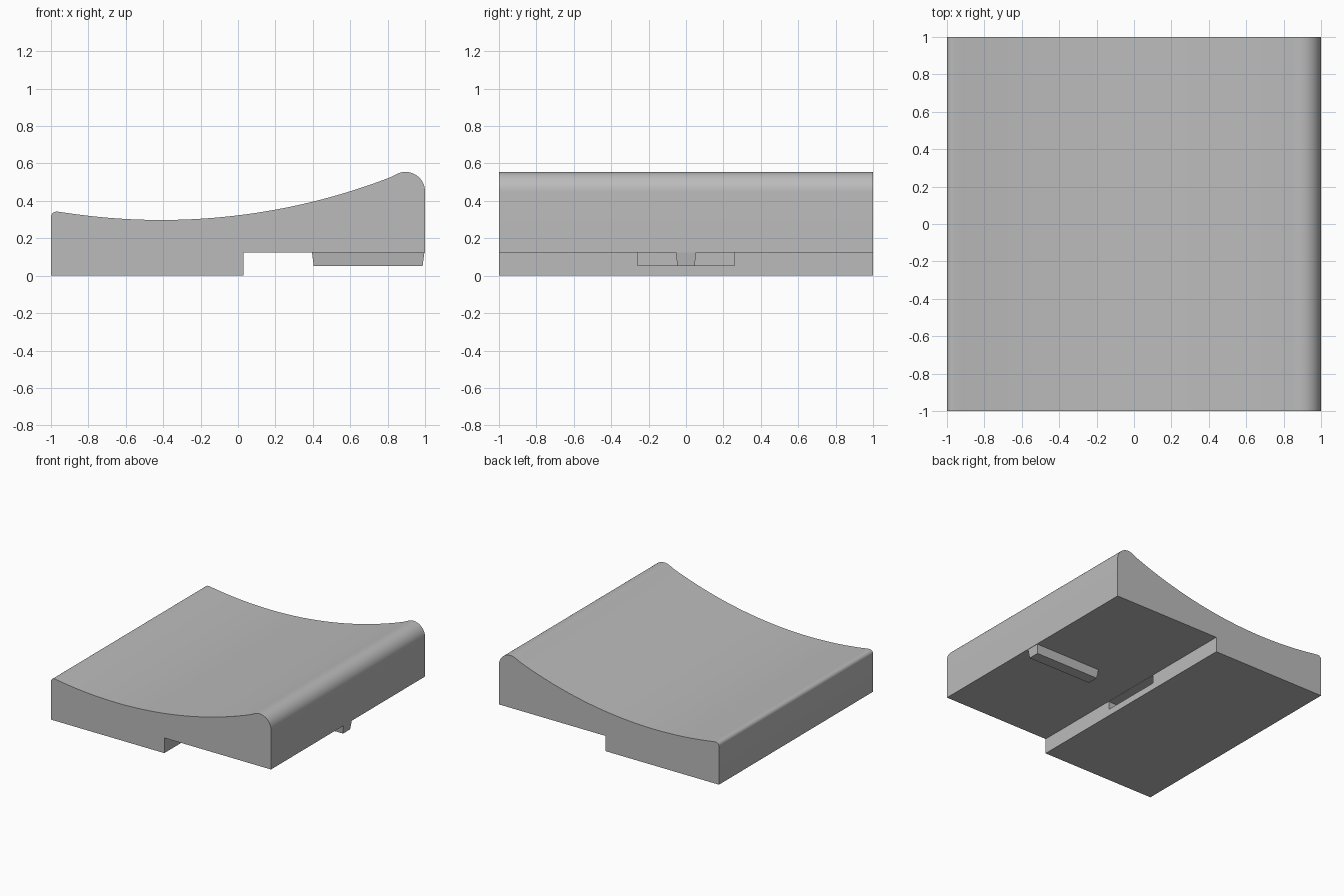
import bpy, bmesh
from math import radians, cos, sin, sqrt

if "Cube" in bpy.data.objects:
    bpy.data.objects.remove(bpy.data.objects["Cube"])

grey = bpy.data.materials.new("plain_grey")
grey.use_nodes = True
grey.diffuse_color = (0.5, 0.5, 0.5, 1)
grey.node_tree.nodes["Principled BSDF"].inputs["Base Color"].default_value = (0.5, 0.5, 0.5, 1)


def make_object(name, bm):
    bmesh.ops.recalc_face_normals(bm, faces=bm.faces)
    mesh = bpy.data.meshes.new(name)
    bm.to_mesh(mesh)
    bm.free()
    mesh.materials.append(grey)
    obj = bpy.data.objects.new(name, mesh)
    bpy.context.collection.objects.link(obj)
    return obj


def loft(name, first, second):
    """Closed solid between two matching outlines."""
    bm = bmesh.new()
    a = [bm.verts.new(p) for p in first]
    b = [bm.verts.new(p) for p in second]
    bm.faces.new(a)
    bm.faces.new(b[::-1])
    for i in range(len(a)):
        j = (i + 1) % len(a)
        bm.faces.new((a[i], b[i], b[j], a[j]))
    return make_object(name, bm)


def rectangle(x0, x1, y, z):
    return [(x0, -y, z), (x1, -y, z), (x1, y, z), (x0, y, z)]


def arc(cx, cz, r, start, end, steps):
    angles = [radians(start + (end - start) * i / steps) for i in range(steps + 1)]
    return [(cx + r * cos(t), cz + r * sin(t)) for t in angles]


# Side profile: stepped underside, rounded tall end, dished top, rounded low end
dish_x, dish_z, dish_r = -0.41, 0.298, 3.4
profile = [(-1, 0), (0.03, 0), (0.03, 0.125), (1, 0.125)]
profile += arc(0.895, 0.45, 0.105, 0, 111, 14)
for i in range(1, 40):
    x = 0.857 - 1.823 * i / 40
    profile.append((x, dish_z + dish_r - sqrt(dish_r ** 2 - (x - dish_x) ** 2)))
profile += arc(-0.97, 0.313, 0.03, 82, 180, 6)
body = loft("dished_block",
            [(x, -1, z) for x, z in profile],
            [(x, 1, z) for x, z in profile])

# Shallow pocket in the step wall
cutter = loft("pocket_cutter",
              rectangle(-0.12, 0.06, 0.26, 0.055),
              rectangle(-0.12, 0.06, 0.26, 0.123))
cutter.hide_render = True
cut = body.modifiers.new("pocket", 'BOOLEAN')
cut.operation = 'DIFFERENCE'
cut.solver = 'EXACT'
cut.object = cutter
bpy.context.view_layer.objects.active = body
bpy.ops.object.modifier_apply(modifier=cut.name)
bpy.data.objects.remove(cutter)

# Tapered locating rib under the raised half
rib = loft("locating_rib",
           rectangle(0.395, 0.997, 0.055, 0.127),
           rectangle(0.405, 0.987, 0.046, 0.052))

# Smooth the curves, keep the edges sharp
bpy.ops.object.select_all(action='DESELECT')
for obj in (body, rib):
    obj.select_set(True)
bpy.context.view_layer.objects.active = body
bpy.ops.object.shade_smooth_by_angle(angle=radians(30))
